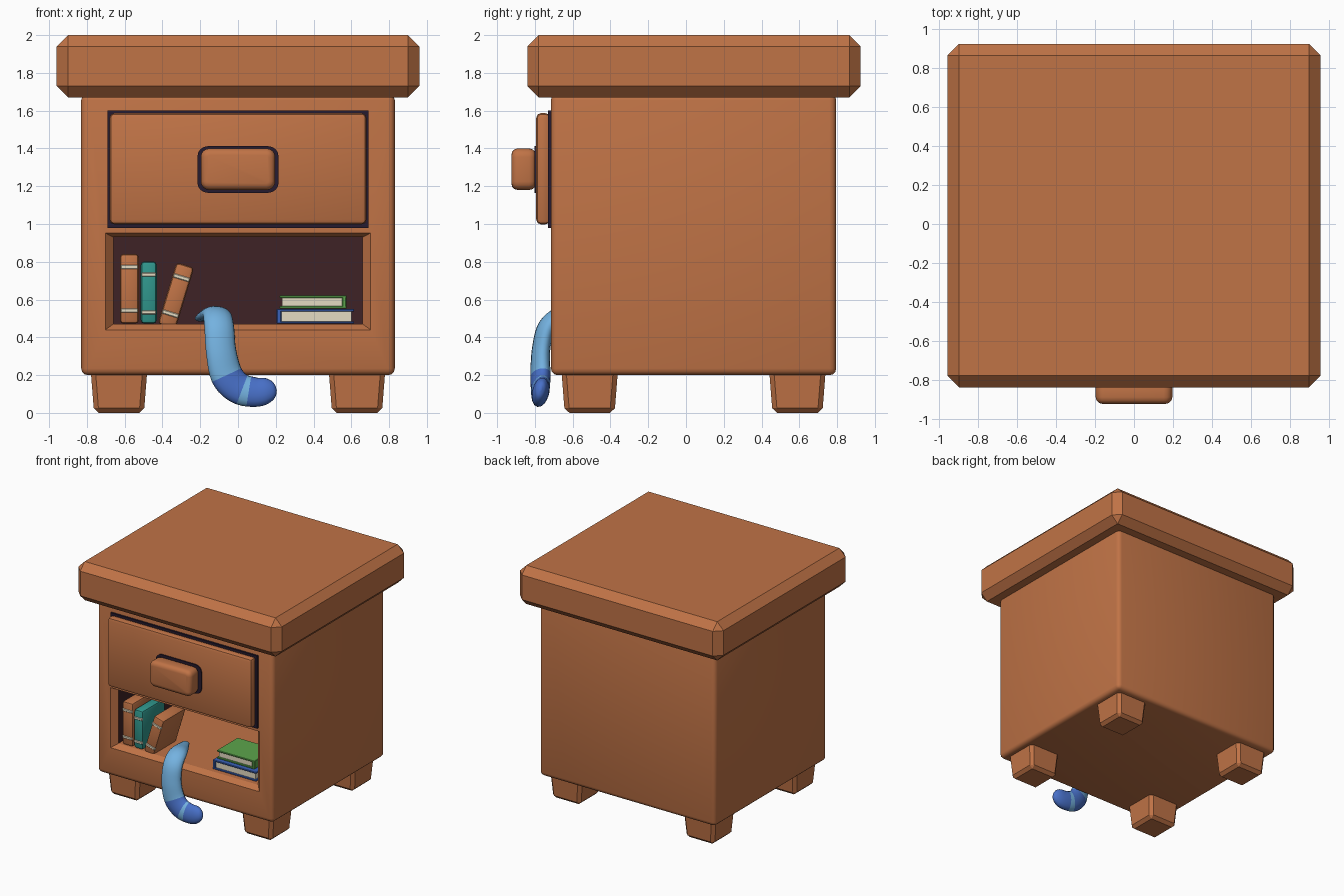
import bpy, bmesh, math
from mathutils import Vector, Matrix

if "Cube" in bpy.data.objects:
    bpy.data.objects.remove(bpy.data.objects["Cube"])


def material(name, r, g, b):
    lin = lambda c: ((c / 255 + 0.055) / 1.055) ** 2.4 if c > 10 else c / 3294
    m = bpy.data.materials.new(name)
    m.diffuse_color = (lin(r), lin(g), lin(b), 1)
    m.use_nodes = True
    m.node_tree.nodes["Principled BSDF"].inputs["Base Color"].default_value = m.diffuse_color
    return m


WOOD = material("orange wood", 192, 115, 70)
INSIDE = material("dark interior", 62, 34, 38)
TRIM = material("dark trim", 38, 27, 46)
LIGHT = material("light blue fur", 116, 178, 224)
DEEP = material("deep blue fur", 72, 112, 200)
TEAL = material("teal cover", 48, 150, 140)
GREEN = material("green cover", 92, 165, 76)
BLUE = material("blue cover", 58, 98, 185)
CREAM = material("cream paper", 228, 219, 194)


def finish(name, bm, mats, smooth=None):
    bmesh.ops.recalc_face_normals(bm, faces=bm.faces)
    me = bpy.data.meshes.new(name)
    bm.to_mesh(me)
    bm.free()
    for m in mats:
        me.materials.append(m)
    ob = bpy.data.objects.new(name, me)
    bpy.context.collection.objects.link(ob)
    if smooth:
        shade(ob, smooth)
    return ob


def shade(ob, angle):
    bpy.ops.object.select_all(action='DESELECT')
    bpy.context.view_layer.objects.active = ob
    ob.select_set(True)
    bpy.ops.object.shade_smooth_by_angle(angle=math.radians(angle))


def box(name, x, y, z, mat, bevel=0.0, seg=1, smooth=None, taper=1.0, extra=()):
    """Box between (min, max) pairs; taper scales the bottom face."""
    bm = bmesh.new()
    bmesh.ops.create_cube(bm, size=1)
    mid = Vector(((x[0] + x[1]) / 2, (y[0] + y[1]) / 2, (z[0] + z[1]) / 2))
    for v in bm.verts:
        k = taper if v.co.z < 0 else 1
        v.co = mid + Vector((v.co.x * k * (x[1] - x[0]), v.co.y * k * (y[1] - y[0]), v.co.z * (z[1] - z[0])))
    if bevel:
        bmesh.ops.bevel(bm, geom=bm.edges[:], offset=bevel, segments=seg, profile=0.5, affect='EDGES')
    return finish(name, bm, [mat, *extra], smooth)


# Cabinet body with an open shelf cut into the front
body = box("cabinet_body", (-.83, .83), (-.715, .795), (.2, 1.69), WOOD, .035, 3, extra=[INSIDE])
bm = bmesh.new()
rings = []
for y, hx, z0, z1 in ((-.76, .745, .41, .975), (-.67, .66, .47, .93), (.6, .66, .47, .93)):
    rings.append([bm.verts.new(p) for p in ((-hx, y, z0), (hx, y, z0), (hx, y, z1), (-hx, y, z1))])
bm.faces.new(rings[0])
bm.faces.new(rings[2]).material_index = 1
for k in range(2):
    for i in range(4):
        j = (i + 1) % 4
        f = bm.faces.new((rings[k][i], rings[k][j], rings[k + 1][j], rings[k + 1][i]))
        f.material_index = 1 if k == 1 and i > 0 else 0   # the shelf floor stays wood
cutter = finish("shelf_cutter", bm, [WOOD, INSIDE])
cutter.hide_render = True
mod = body.modifiers.new("shelf", 'BOOLEAN')
mod.operation, mod.object, mod.solver = 'DIFFERENCE', cutter, 'EXACT'
bpy.context.view_layer.objects.active = body
bpy.ops.object.modifier_apply(modifier="shelf")
bpy.data.objects.remove(cutter)
shade(body, 32)

# Chamfered table top
box("table_top", (-.96, .96), (-.84, .925), (1.67, 2.0), WOOD, .06)

# Tapered feet
for sx, side in ((-1, "left"), (1, "right")):
    for cy, end in ((-.51, "front"), (.59, "back")):
        box(f"{end}_{side}_foot", (sx * .63 - .15, sx * .63 + .15), (cy - .15, cy + .15), (0, .23),
            WOOD, .025, 1, taper=.88)

# Drawer, its dark gap and the handle
box("drawer_gap", (-.692, .692), (-.73, -.70), (.98, 1.6), TRIM)
box("drawer_front", (-.68, .68), (-.793, -.72), (.998, 1.587), WOOD, .025, 2, 40)


def rounded_block(name, hx, z, y, corner, edge, mat):
    bm = bmesh.new()
    pts = []
    for cx, cz, a0 in ((hx - corner, z[1] - corner, 0), (-hx + corner, z[1] - corner, 90),
                       (-hx + corner, z[0] + corner, 180), (hx - corner, z[0] + corner, 270)):
        for i in range(5):
            a = math.radians(a0 + i * 22.5)
            pts.append(bm.verts.new((cx + corner * math.cos(a), y[0], cz + corner * math.sin(a))))
    f = bm.faces.new(pts)
    ex = bmesh.ops.extrude_face_region(bm, geom=[f])
    for g in ex["geom"]:
        if isinstance(g, bmesh.types.BMVert):
            g.co.y = y[1]
    if edge:
        rim = [e for e in bm.edges if abs(e.verts[0].co.y - e.verts[1].co.y) < 1e-6]
        bmesh.ops.bevel(bm, geom=rim, offset=edge, segments=3, profile=.5, affect='EDGES')
    return finish(name, bm, [mat], 40)


rounded_block("handle_backing", .215, (1.165, 1.412), (-.802, -.78), .055, 0, TRIM)
rounded_block("handle", .197, (1.18, 1.4), (-.925, -.795), .045, .035, WOOD)


# Upright books with cream bands on the spines
def upright_book(name, x, width, height, mat, bands, lean=0.0):
    parts = [box(name, (0, width), (-.67, -.36), (0, height), mat, .02, 2, 40)]
    for i, b in enumerate(bands):
        parts.append(box(f"{name}_band_{i + 1}", (.004, width - .004), (-.675, -.64),
                         (b - .011, b + .011), CREAM, .004))
    for p in parts:
        p.data.transform(Matrix.Translation((x, 0, .472)) @ Matrix.Rotation(math.radians(lean), 4, 'Y'))


upright_book("brown_book", -.625, .1, .37, WOOD, (.07, .3))
upright_book("teal_book", -.515, .085, .33, TEAL, (.06, .26))
upright_book("leaning_book", -.425, .098, .34, WOOD, (.07, .27), 17)


# Flat books: two covers, a spine and the page block
def flat_book(name, x, y, z, mat, spine):
    t = .013
    box(f"{name}_lower_cover", x, y, (z[0], z[0] + t), mat, .003)
    box(f"{name}_upper_cover", x, y, (z[1] - t, z[1]), mat, .003)
    sx = (x[0], x[0] + .025) if spine < 0 else (x[1] - .025, x[1])
    box(f"{name}_spine", sx, y, z, mat, .005)
    box(f"{name}_pages", (x[0] + .013, x[1] - .013), (y[0] + .012, y[1] - .012), (z[0] + .01, z[1] - .01), CREAM)


flat_book("blue_book", (.205, .615), (-.635, -.3), (.472, .55), BLUE, -1)
flat_book("green_book", (.22, .575), (-.6, -.32), (.552, .622), GREEN, 1)

# Tail hanging over the shelf edge: swept ellipse (x, y, z, half width)
path = [Vector(p) for p in (
    (-.2, -.42, .5, .03), (-.16, -.53, .515, .055), (-.115, -.65, .522, .075), (-.1, -.735, .46, .08),
    (-.09, -.768, .33, .082), (-.06, -.77, .2, .088), (.005, -.77, .13, .085), (.09, -.77, .11, .08),
    (.15, -.77, .118, .07), (.188, -.77, .125, .045), (.203, -.77, .128, .012))]
STEPS, SIDES = 5, 16
samples = []
for i in range(len(path) - 1):
    a, b, c, d = (path[max(0, min(len(path) - 1, i + k))] for k in (-1, 0, 1, 2))
    for s in range(STEPS):
        t = s / STEPS
        samples.append(.5 * (2 * b + (c - a) * t + (2 * a - 5 * b + 4 * c - d) * t * t
                             + (3 * b - a - 3 * c + d) * t ** 3))
samples.append(path[-1])
bm = bmesh.new()
rings, normal = [], Vector((0, 0, 1))
for i, p in enumerate(samples):
    tan = (samples[min(i + 1, len(samples) - 1)] - samples[max(i - 1, 0)]).to_3d().normalized()
    normal = (normal - tan * normal.dot(tan)).normalized()
    side = tan.cross(normal)
    ring = []
    for k in range(SIDES):
        a = 2 * math.pi * k / SIDES
        ring.append(bm.verts.new(p.to_3d() + p.w * (side * math.cos(a) + normal * .57 * math.sin(a))))
    rings.append(ring)
bm.faces.new(rings[0])
bm.faces.new(rings[-1]).material_index = 1
for i in range(len(rings) - 1):
    u = i / STEPS
    dark = 4.9 <= u < 6.1 or u >= 6.6      # dark ring, light ring, dark tip
    for k in range(SIDES):
        j = (k + 1) % SIDES
        f = bm.faces.new((rings[i][k], rings[i][j], rings[i + 1][j], rings[i + 1][k]))
        f.material_index = int(dark)
finish("tail", bm, [LIGHT, DEEP], 60)
